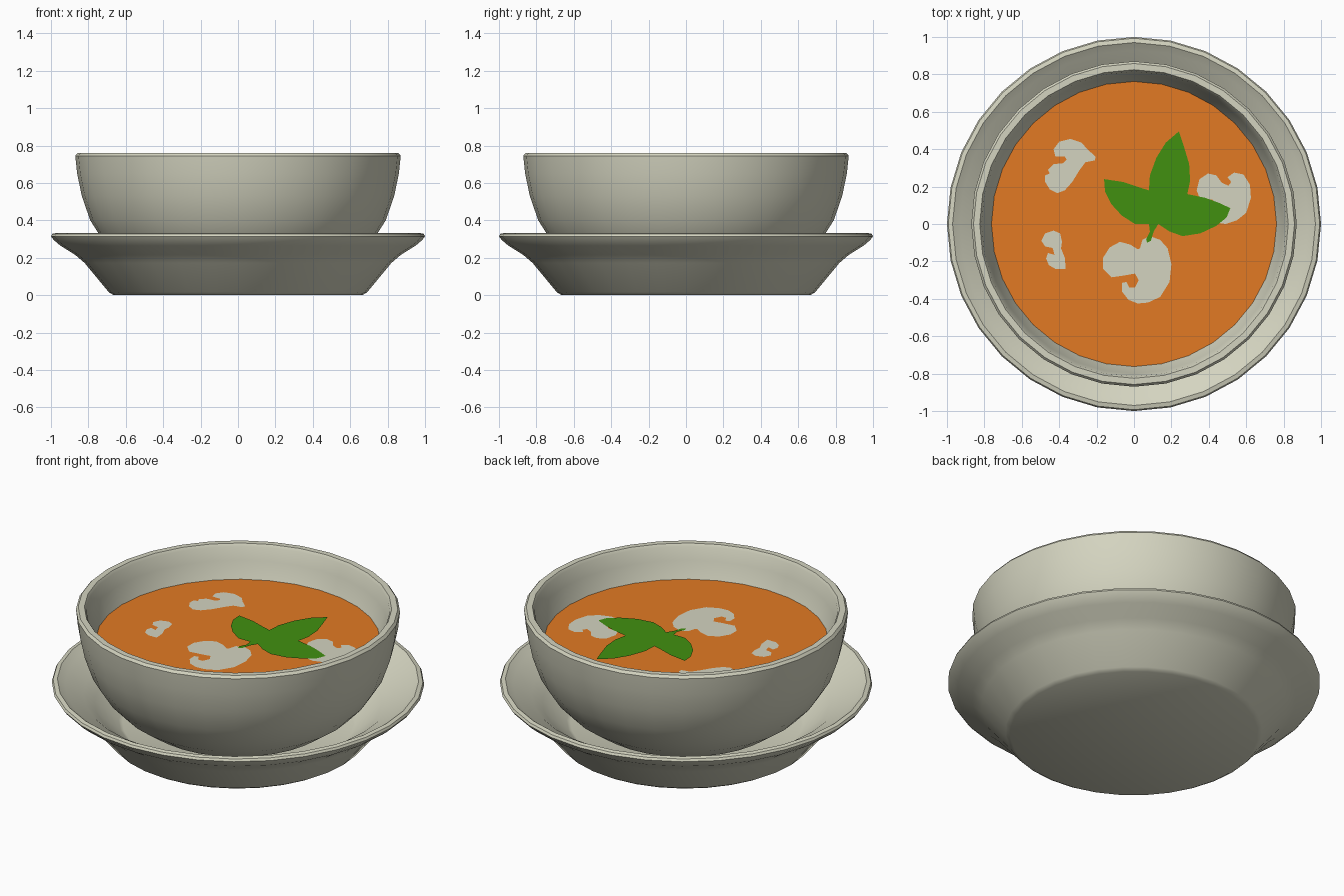
import bpy, bmesh, math
from mathutils import Vector

if "Cube" in bpy.data.objects:
    bpy.data.objects.remove(bpy.data.objects["Cube"])

SIDES = 32
SOUP_Z = 0.575


def srgb(r, g, b):
    f = lambda c: c / 12.92 if c <= 0.04045 else ((c + 0.055) / 1.055) ** 2.4
    return (f(r / 255), f(g / 255), f(b / 255), 1)


def material(name, rgb):
    m = bpy.data.materials.new(name)
    m.diffuse_color = srgb(*rgb)
    m.use_nodes = True
    m.node_tree.nodes["Principled BSDF"].inputs["Base Color"].default_value = m.diffuse_color
    return m


cream = material("cream", (212, 212, 192))
orange = material("soup orange", (226, 122, 36))
green = material("leaf green", (65, 144, 16))


def finish(bm, name, mat):
    me = bpy.data.meshes.new(name)
    bm.to_mesh(me)
    bm.free()
    me.materials.append(mat)
    ob = bpy.data.objects.new(name, me)
    bpy.context.collection.objects.link(ob)
    return ob


def lathe(name, profile, mat):
    """Spin a closed (radius, height) profile around z."""
    bm = bmesh.new()
    vs = [bm.verts.new((r, 0, z)) for r, z in profile]
    es = [bm.edges.new(p) for p in zip(vs, vs[1:])]
    bmesh.ops.spin(bm, geom=vs + es, cent=(0, 0, 0), axis=(0, 0, 1),
                   angle=2 * math.pi, steps=SIDES)
    bmesh.ops.remove_doubles(bm, verts=bm.verts, dist=1e-4)
    bmesh.ops.recalc_face_normals(bm, faces=bm.faces)
    ob = finish(bm, name, mat)
    bpy.ops.object.select_all(action='DESELECT')
    ob.select_set(True)
    bpy.context.view_layer.objects.active = ob
    bpy.ops.object.shade_smooth_by_angle(angle=math.radians(32))
    return ob


def patch(name, outline, z, mat):
    """Thin flat garnish from an outline given in hundredths of a unit."""
    bm = bmesh.new()
    f = bm.faces.new([bm.verts.new((x / 100, y / 100, z)) for x, y in outline])
    f.normal_update()
    if f.normal.z < 0:
        f.normal_flip()
    bmesh.ops.triangulate(bm, faces=[f], ngon_method='EAR_CLIP')
    return finish(bm, name, mat)


# saucer: flared outside, rounded lip, hollow inside
lathe("saucer", [(0, 0), (.665, 0), (.69, .015), (.82, .172), (.87, .215),
                 (.95, .265), (.985, .295), (1, .315), (.993, .328), (.97, .333),
                 (.93, .305), (.83, .25), (.77, .2), (.64, .09), (.62, .08),
                 (0, .08)], cream)

# bowl: rounded outside, thick rim, hollow inside
lathe("bowl", [(0, .08), (.42, .08), (.52, .12), (.64, .205), (.72, .29),
               (.79, .4), (.835, .53), (.86, .65), (.87, .745), (.858, .76),
               (.825, .76), (.815, .745), (.80, .67), (.757, .56), (.7, .43),
               (.6, .3), (.4, .17), (0, .16)], cream)

# soup surface
bm = bmesh.new()
bmesh.ops.create_circle(bm, cap_ends=True, segments=SIDES, radius=.762)
bmesh.ops.translate(bm, verts=bm.verts, vec=Vector((0, 0, SOUP_Z)))
finish(bm, "soup", orange)

# cream swirls
Z1 = SOUP_Z + .003
patch("swirl_back_left", [
    (-43, 40), (-40, 44), (-34, 45.5), (-28, 43.5), (-25, 40), (-20.5, 36), (-21, 34),
    (-26, 33), (-29, 29), (-33, 22.5), (-37, 18), (-41, 16.5), (-45, 18.5), (-47.5, 22.5),
    (-47.5, 26), (-45, 27), (-46, 29), (-43, 32), (-38, 32.5), (-36, 34.5), (-37, 36), (-42, 36)], Z1, cream)
patch("swirl_left", [
    (-43, -3.5), (-39.5, -5), (-38.5, -9.5), (-39, -13), (-37, -18), (-36.5, -24),
    (-42, -24), (-45.5, -22), (-47, -18.5), (-46, -15.5), (-42.5, -16.5), (-43.5, -12.8),
    (-47.5, -12), (-49.5, -9), (-47.5, -5)], Z1, cream)
patch("swirl_front", [
    (-16.5, -24), (-16.5, -18), (-13, -12.5), (-7.5, -9.5), (-2, -11), (2, -13.5),
    (3.2, -13), (4.5, -8.5), (8.5, -6.5), (14, -8.5), (18, -13), (20, -21.5), (19, -31),
    (14, -39), (7.5, -42), (2, -42.5), (-3, -40.5), (-6.5, -36), (-6.5, -31.5), (-4, -31),
    (-2.5, -34), (.5, -34), (2.5, -30), (.5, -26.5), (-5, -27.5), (-12, -28.5)], Z1, cream)
patch("swirl_right", [
    (33.5, 18), (35, 24), (39.5, 27), (44, 26), (47, 22), (50.5, 20.5), (52, 22.5),
    (50, 25), (53.5, 27.5), (58.5, 26.5), (62, 21), (62.5, 14), (60, 6), (55, 2),
    (49, 0), (45.5, .5), (46, 8), (42, 13), (35, 14)], Z1, cream)

# three-bladed herb sprig with stem
patch("herb_sprig", [
    (-16, 24), (-6, 22.5), (3, 19.5), (8, 18), (8.5, 26), (12, 35.5), (17, 43.5),
    (24, 49.5), (26.5, 42), (29.5, 32), (30, 23), (28.5, 16), (38, 14), (45, 11.5),
    (51.5, 8.5), (49.5, 3.5), (44, -1), (35.5, -5), (26, -6.5), (19, -4), (13, 0),
    (10.5, -4), (9, -9), (7, -10), (6.5, -8), (8.5, -4), (8, 0), (.5, 0),
    (-6.5, 4.5), (-12, 10.5), (-15.5, 17.5)], SOUP_Z + .006, green)
